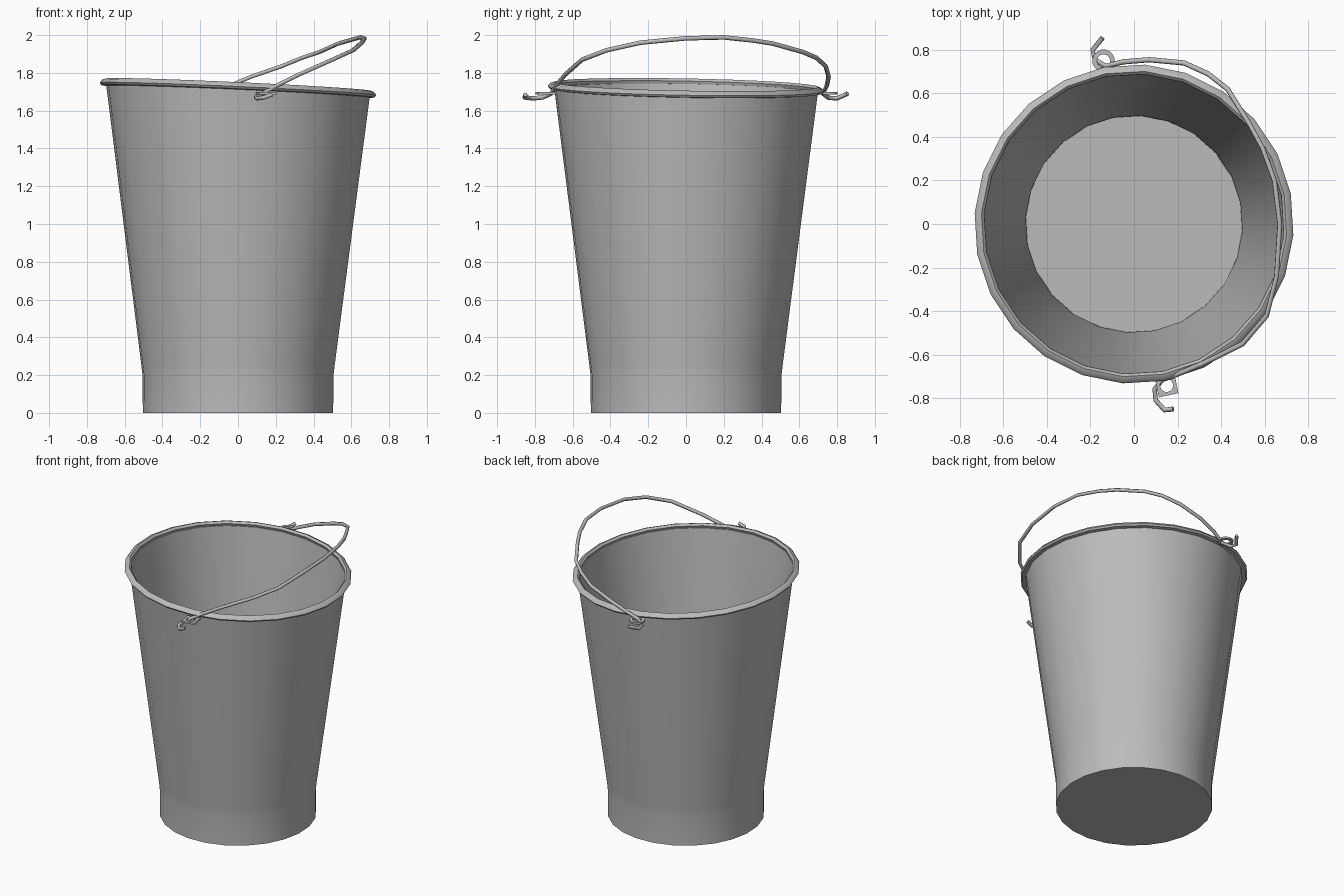
import bpy, bmesh, math
from mathutils import Vector

if "Cube" in bpy.data.objects:
    bpy.data.objects.remove(bpy.data.objects["Cube"], do_unlink=True)

SIDES = 24
TURN = math.radians(-4)

metal = bpy.data.materials.new("galvanised_grey")
metal.use_nodes = True
GREY = (0.5, 0.5, 0.5, 1)
metal.diffuse_color = GREY
metal.node_tree.nodes["Principled BSDF"].inputs["Base Color"].default_value = GREY


def finish(bm, name, angle=40):
    bmesh.ops.recalc_face_normals(bm, faces=bm.faces)
    mesh = bpy.data.meshes.new(name)
    bm.to_mesh(mesh)
    bm.free()
    obj = bpy.data.objects.new(name, mesh)
    bpy.context.collection.objects.link(obj)
    mesh.materials.append(metal)
    bpy.ops.object.select_all(action='DESELECT')
    obj.select_set(True)
    bpy.context.view_layer.objects.active = obj
    bpy.ops.object.shade_smooth_by_angle(angle=math.radians(angle))
    return obj


def tilt(x, y, z):
    """Lean the upper part of the bucket so the mouth slopes gently."""
    weight = max(0, (z - 0.25) / 1.45)
    return Vector((x, y, z - weight * (0.045 * x + 0.018 * y)))


def lathe(name, profile, closed=False):
    bm = bmesh.new()
    rings = []
    for r, z in profile:
        rings.append([bm.verts.new(tilt(r * math.cos(a), r * math.sin(a), z))
                      for a in (TURN + math.tau * i / SIDES for i in range(SIDES))])
    pairs = list(zip(rings, rings[1:]))
    if closed:
        pairs.append((rings[-1], rings[0]))
    for low, high in pairs:
        for i in range(SIDES):
            j = (i + 1) % SIDES
            bm.faces.new((low[i], low[j], high[j], high[i]))
    if not closed:
        bm.faces.new(rings[0])
        bm.faces.new(rings[-1])
    return finish(bm, name)


# Bucket body: outside wall up, inside wall down to the floor
lathe("bucket_body", [(0.505, 0), (0.507, 0.2), (0.514, 0.26), (0.70, 1.71),
                      (0.69, 1.71), (0.505, 0.26), (0.499, 0.2), (0.497, 0.012)])

# Rolled rim around the mouth
lathe("rim", [(0.69, 1.725), (0.703, 1.738), (0.722, 1.731), (0.734, 1.715),
              (0.725, 1.703), (0.70, 1.70)], closed=True)

# Wire handle leaning over the mouth, with a hook at each end
path = [(0.18, -0.85, 1.685), (0.14, -0.855, 1.67), (0.10, -0.81, 1.665), (0.095, -0.76, 1.67),
        (0.13, -0.715, 1.69), (0.20, -0.69, 1.73), (0.32, -0.64, 1.79), (0.50, -0.55, 1.87),
        (0.61, -0.42, 1.92), (0.655, -0.24, 1.96), (0.67, 0, 1.983), (0.645, 0.2, 1.988),
        (0.59, 0.35, 1.972), (0.53, 0.46, 1.955), (0.43, 0.62, 1.91), (0.34, 0.69, 1.88),
        (0.23, 0.74, 1.835), (0.07, 0.755, 1.78), (-0.05, 0.745, 1.73), (-0.13, 0.725, 1.69),
        (-0.18, 0.755, 1.668), (-0.19, 0.80, 1.665), (-0.145, 0.855, 1.69)]


def wire(name, points, radius, sides=6):
    bm = bmesh.new()
    points = [Vector(p) for p in points]
    rings = []
    for i, p in enumerate(points):
        along = (points[min(i + 1, len(points) - 1)] - points[max(i - 1, 0)]).normalized()
        u = along.cross(Vector((0.4, 0, -1))).normalized()
        v = along.cross(u)
        rings.append([bm.verts.new(p + radius * (u * math.cos(a) + v * math.sin(a)))
                      for a in (math.tau * k / sides for k in range(sides))])
    for a, b in zip(rings, rings[1:]):
        for k in range(sides):
            n = (k + 1) % sides
            bm.faces.new((a[k], a[n], b[n], b[k]))
    bm.faces.new(rings[0])
    bm.faces.new(rings[-1])
    return finish(bm, name, 65)


wire("wire_handle", path, 0.012)


# Ears: flat plates with a hole that the hooks pass through
def ear(name, centre, turn, square, count=16):
    bm = bmesh.new()
    loops = []
    for inner, dz in ((False, 0.006), (True, 0.006), (True, -0.006), (False, -0.006)):
        loop = []
        for i in range(count):
            a = math.tau * i / count
            r = 0.03 if inner else 0.052
            if square and not inner:
                r = 0.046 / max(abs(math.cos(a)), abs(math.sin(a)))
            loop.append(bm.verts.new(Vector(centre) + Vector(
                (r * math.cos(a + turn), r * math.sin(a + turn), dz))))
        loops.append(loop)
    for k in range(4):
        a, b = loops[k], loops[(k + 1) % 4]
        for i in range(count):
            j = (i + 1) % count
            bm.faces.new((a[i], a[j], b[j], b[i]))
    return finish(bm, name, 35)


ear("front_ear", (0.15, -0.742, 1.692), math.radians(12), True)
ear("back_ear", (-0.14, 0.75, 1.692), math.radians(12), False)
